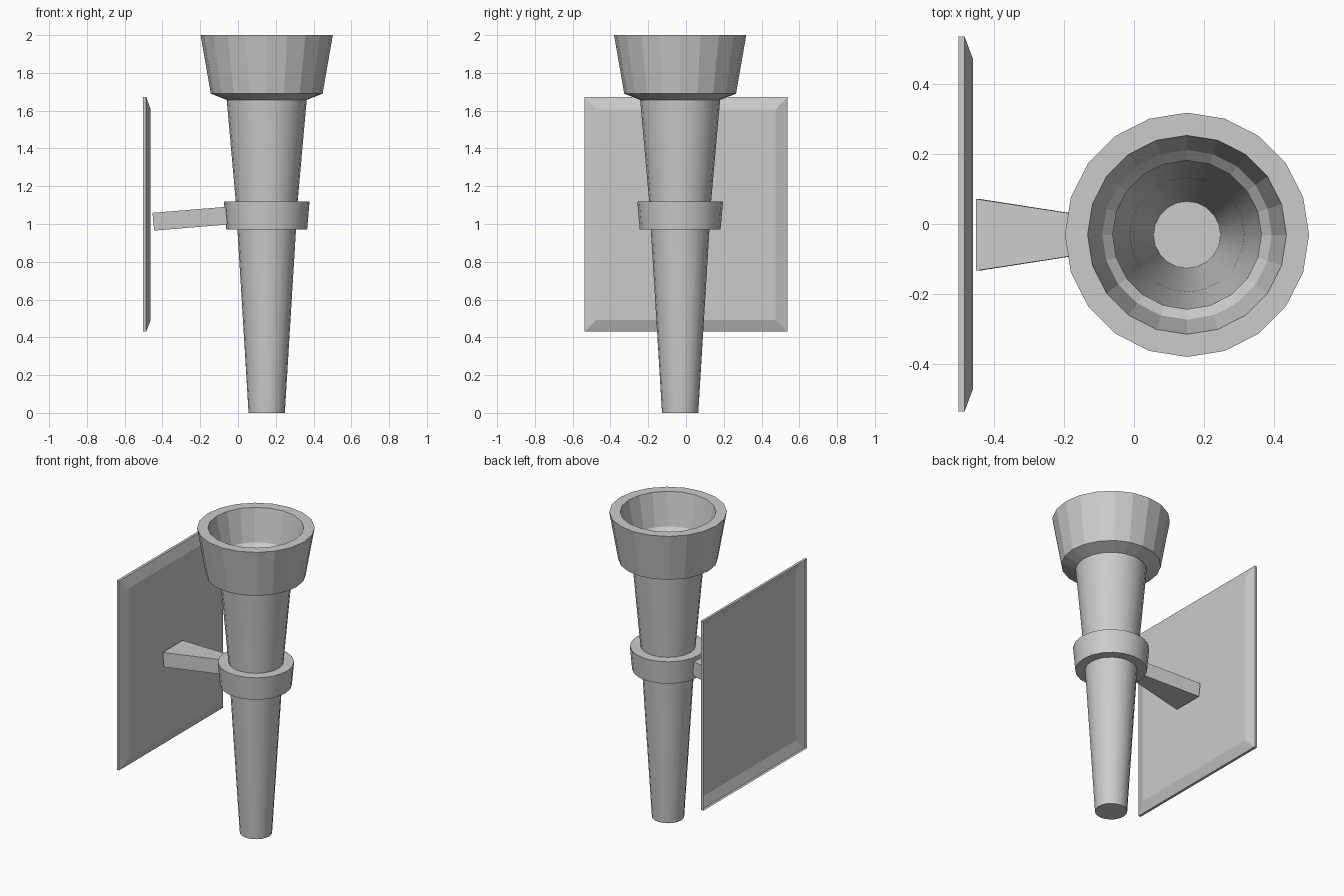
import bpy
from math import cos, sin, tau

if "Cube" in bpy.data.objects:
    bpy.data.objects.remove(bpy.data.objects["Cube"])

CX, CY, SIDES = 0.152, -0.031, 20


def make(name, verts, faces, smooth=False):
    me = bpy.data.meshes.new(name)
    me.from_pydata(verts, [], faces)
    me.update()
    ob = bpy.data.objects.new(name, me)
    bpy.context.collection.objects.link(ob)
    if smooth:
        bpy.context.view_layer.objects.active = ob
        ob.select_set(True)
        bpy.ops.object.shade_smooth_by_angle()
        ob.select_set(False)
    return ob


def lathe(name, profile, cap_bottom=False, smooth=False):
    """Spin (radius, z) points around the torch axis."""
    n = SIDES
    verts = [(CX + r * cos(tau * j / n), CY + r * sin(tau * j / n), z)
             for r, z in profile for j in range(n)]
    faces = [(i * n + j, i * n + (j + 1) % n, (i + 1) * n + (j + 1) % n, (i + 1) * n + j)
             for i in range(len(profile) - 1) for j in range(n)]
    if cap_bottom:
        faces.append(tuple(reversed(range(n))))
    return make(name, verts, faces, smooth)


def loft(name, rings, cap_start=False, cap_end=False):
    """Join four-cornered rings that run along +x, counter-clockwise seen from +x."""
    verts = [v for ring in rings for v in ring]
    faces = [(4 * i + j, 4 * i + (j + 1) % 4, 4 * i + 4 + (j + 1) % 4, 4 * i + 4 + j)
             for i in range(len(rings) - 1) for j in range(4)]
    if cap_start:
        faces.append((3, 2, 1, 0))
    if cap_end:
        k = 4 * (len(rings) - 1)
        faces.append((k, k + 1, k + 2, k + 3))
    return make(name, verts, faces)


def rect(xb, xt, cy, hy, z0, z1):
    return [(xb, cy - hy, z0), (xb, cy + hy, z0), (xt, cy + hy, z1), (xt, cy - hy, z1)]


# hollow tapered handle
lathe("handle", [(0.096, 0), (0.155, 0.97), (0.164, 1.12), (0.212, 1.66)],
      cap_bottom=True, smooth=True)

# faceted cup with thick rim and recessed inner lip
lathe("cup", [(0.212, 1.657), (0.296, 1.69), (0.35, 2.0), (0.285, 2.0),
              (0.243, 1.79), (0.213, 1.76), (0.212, 1.657)])

# collar around the handle
lathe("collar", [(0.155, 0.97), (0.214, 0.97), (0.227, 1.12), (0.164, 1.12)], smooth=True)

# tapered bracket arm
loft("arm", [rect(-0.444, -0.453, CY, 0.103, 0.965, 1.059),
             rect(-0.045, -0.05, CY, 0.041, 0.998, 1.092)], True, True)

# wall plate: bevelled front sheet, open at the back
loft("wall_plate", [rect(-0.503, -0.503, 0, 0.538, 0.43, 1.672),
                    rect(-0.486, -0.486, 0, 0.538, 0.43, 1.672),
                    rect(-0.462, -0.462, 0, 0.474, 0.492, 1.606)], cap_end=True)
